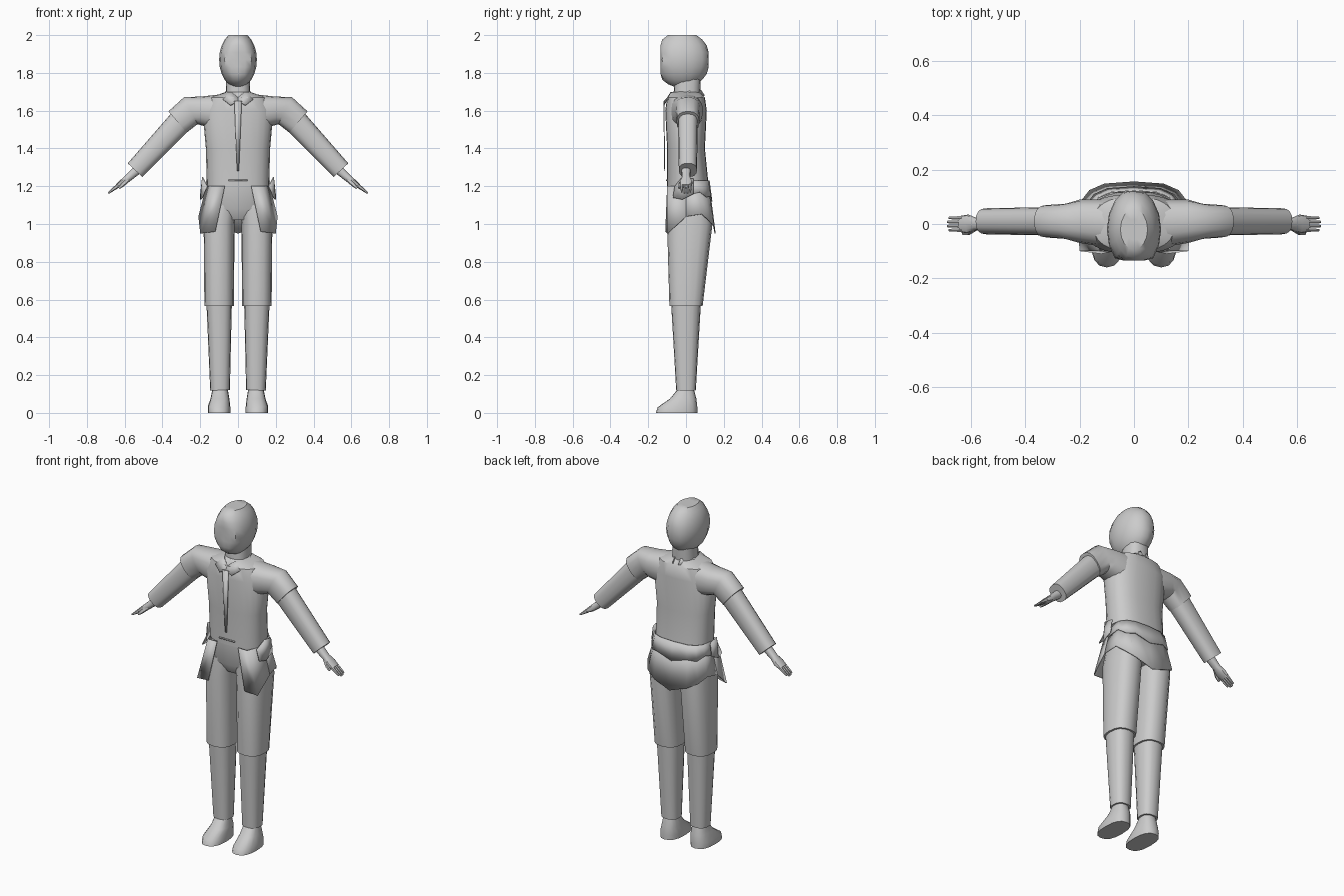
import bpy, bmesh, math
from mathutils import Vector

if "Cube" in bpy.data.objects:
    bpy.data.objects.remove(bpy.data.objects["Cube"], do_unlink=True)

color = (.6, .6, .6, 1)
grey = bpy.data.materials.new("light_grey")
grey.use_nodes = True
grey.diffuse_color = color
grey.node_tree.nodes["Principled BSDF"].inputs["Base Color"].default_value = color


def finish(name, bm, mirror=False, thickness=0):
    """Turn a bmesh into a shaded object, optionally mirrored or thickened."""
    bmesh.ops.recalc_face_normals(bm, faces=bm.faces)
    mesh = bpy.data.meshes.new(name)
    bm.to_mesh(mesh)
    bm.free()
    mesh.materials.append(grey)
    part = bpy.data.objects.new(name, mesh)
    bpy.context.collection.objects.link(part)
    if mirror:
        part.modifiers.new("mirror", "MIRROR").use_mirror_merge = False
    if thickness:
        part.modifiers.new("thickness", "SOLIDIFY").thickness = thickness
    bpy.ops.object.select_all(action="DESELECT")
    part.select_set(True)
    bpy.context.view_layer.objects.active = part
    bpy.ops.object.shade_smooth_by_angle(angle=math.radians(40))


def rounded(angle, squareness):
    """Point on a unit circle pushed towards a square."""
    def push(value):
        return math.copysign(abs(value) ** (2 / squareness), value)
    return push(math.cos(angle)), push(math.sin(angle))


def loft(name, stations, sides=16, squareness=2.5, mirror=False):
    """Skin stations of (x, y, z, half width, half depth) along their path."""
    bm = bmesh.new()
    centres = [Vector(station[:3]) for station in stations]
    last = len(stations) - 1
    loops = []
    for i, (centre, station) in enumerate(zip(centres, stations)):
        along = centres[min(i + 1, last)] - centres[max(i - 1, 0)]
        across = Vector((-along.z, 0, along.x)).normalized()
        width, depth = station[3:]
        loop = []
        for side in range(sides):
            c, s = rounded(math.tau * side / sides, squareness)
            offset = across * c * width + Vector((0, s * depth, 0))
            loop.append(bm.verts.new(centre + offset))
        loops.append(loop)
    for lower, upper in zip(loops, loops[1:]):
        for side in range(sides):
            before = side - 1
            bm.faces.new((lower[before], lower[side], upper[side], upper[before]))
    bm.faces.new(loops[0])
    bm.faces.new(loops[-1])
    finish(name, bm, mirror)


def cloth(name, columns, mirror=False):
    """Thin sheet through columns of (top point, bottom point)."""
    bm = bmesh.new()
    pairs = [(bm.verts.new(top), bm.verts.new(bottom)) for top, bottom in columns]
    for (top, bottom), (next_top, next_bottom) in zip(pairs, pairs[1:]):
        bm.faces.new((top, bottom, next_bottom, next_top))
    finish(name, bm, mirror, thickness=.005)


def back_skirt(name, top, hem, drop, ragged, flare, segments=8):
    """Flared sheet round the back of the waist, hanging lowest at its middle."""
    columns = []
    for i in range(segments + 1):
        angle = math.pi * i / segments
        c, s = rounded(angle, 3)
        height = hem - drop * math.sin(angle) ** 4 + ragged * (i % 2)
        columns.append(((c * .168, s * .125, top),
                        (c * (.168 + flare), s * (.125 + flare * .8), height)))
    cloth(name, columns)


# Head: a ball with a flattened face and crown
bm = bmesh.new()
bmesh.ops.create_uvsphere(bm, u_segments=16, v_segments=12, radius=1)
for vert in bm.verts:
    x, y, z = vert.co
    vert.co = (x * .1, max(y * .15 - .02, -.135), min(z * .15 + 1.87, 2))
    vert.co.y = min(vert.co.y, .12)
finish("head", bm)
loft("neck", [(0, 0, 1.6, .07, .07), (0, .01, 1.8, .06, .07)])

# Jacket body
loft("jacket", [(0, .01, 1.2, .165, .11), (0, 0, 1.4, .17, .1),
                (0, 0, 1.6, .188, .11), (0, 0, 1.67, .15, .1),
                (0, 0, 1.7, .06, .07)], sides=24)

# Sleeves, the upper one overlapping the lower one
loft("upper_sleeve", [(.07, 0, 1.59, .1, .09), (.2, .01, 1.6, .075, .08),
                      (.25, .01, 1.6, .08, .065), (.32, .01, 1.54, .074, .06)],
     mirror=True)
loft("lower_sleeve", [(.27, .01, 1.58, .067, .053), (.545, .01, 1.285, .053, .048)],
     mirror=True)

# Hands
loft("hand", [(.53, 0, 1.29, .025, .025), (.58, 0, 1.245, .02, .022),
              (.61, 0, 1.22, .018, .035), (.64, 0, 1.2, .012, .03)],
     sides=12, mirror=True)
for i, finger in enumerate(("index", "middle", "ring", "little")):
    y = (i - 1.5) * .015
    reach = .05 - abs(i - 1.5) * .006
    loft(finger + "_finger", [(.63, y, 1.207, .012, .008),
                              (.64 + reach, y, 1.21 - reach, .005, .005)],
         sides=6, mirror=True)
loft("thumb", [(.58, -.01, 1.24, .015, .012), (.61, -.03, 1.21, .012, .011),
               (.63, -.035, 1.19, .006, .007)], sides=6, mirror=True)

# Trousers
loft("hips", [(0, .01, 1.22, .16, .105), (0, .02, 1.08, .168, .115),
              (0, .02, 1.02, .11, .08)], sides=20)
loft("trouser_thigh", [(.085, .02, 1.1, .08, .11), (.1, .02, 1, .082, .12),
                       (.1, 0, .565, .078, .088)], mirror=True)
loft("trouser_shin", [(.1, 0, .6, .068, .08), (.095, 0, .12, .052, .052)], mirror=True)

# Shoes
loft("shoe", [(.1, -.05, 0, .06, .11), (.1, -.045, .03, .06, .105),
              (.095, -.015, .075, .05, .07), (.095, 0, .13, .04, .04)], mirror=True)

# Coat tails and the short layer over them
back_skirt("coat_back", top=1.2, hem=1.04, drop=.09, ragged=.015, flare=.04)
back_skirt("coat_peplum", top=1.23, hem=1.15, drop=.03, ragged=.02, flare=.018)
cloth("coat_front", [((.07, -.1, 1.2), (.12, -.11, .96)),
                     ((.13, -.1, 1.2), (.2, -.1, .95)),
                     ((.168, 0, 1.2), (.21, 0, 1.04))], mirror=True)
cloth("pocket_flap", [((.165, -.06, 1.2), (.19, -.07, 1.14)),
                      ((.19, -.02, 1.25), (.2, -.02, 1.13)),
                      ((.19, .04, 1.24), (.2, .04, 1.16))], mirror=True)

# Collar, tie and waist seam
cloth("collar", [((0, -.1, 1.67), (0, -.12, 1.65)),
                 ((.035, -.08, 1.7), (.04, -.12, 1.63)),
                 ((.06, -.04, 1.7), (.08, -.1, 1.66)),
                 ((.06, .02, 1.71), (.08, .02, 1.68)),
                 ((.02, .08, 1.71), (.02, .1, 1.68))], mirror=True)
cloth("tie", [((x, -.12, 1.65), (x / 4, -.115, 1.28)) for x in (-.02, .02)])
cloth("waist_seam", [((x, -.105, 1.235), (x, -.105, 1.228)) for x in (-.05, .05)])
